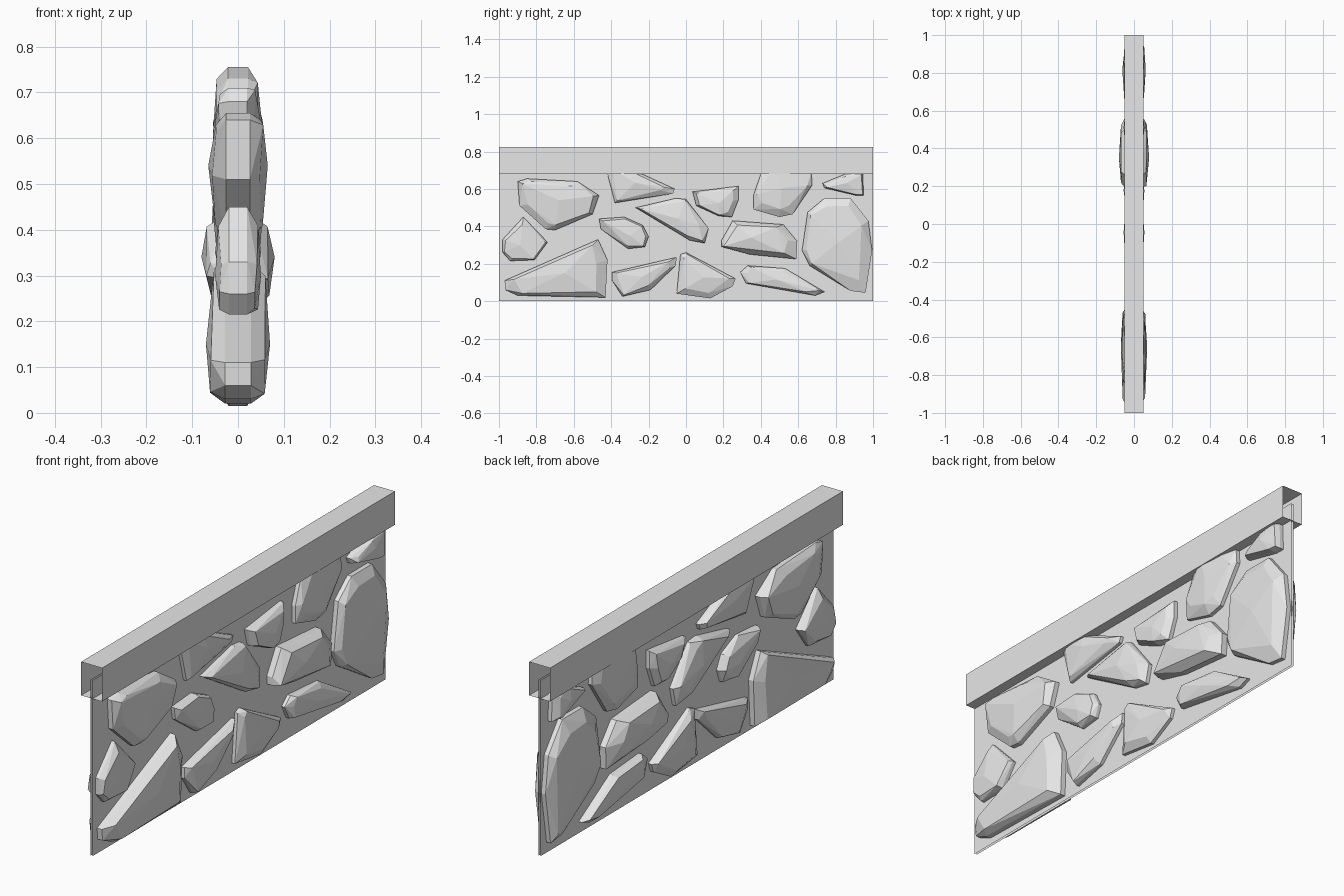
import bpy
import bmesh
import random
from mathutils import Vector

random.seed(4)

default_cube = bpy.data.objects.get("Cube")
if default_cube:
    bpy.data.objects.remove(default_cube, do_unlink=True)

# One plain stone colour for the whole wall
grey = bpy.data.materials.new("plain_grey")
grey.use_nodes = True
colour = (0.8, 0.8, 0.8, 1)
grey.diffuse_color = colour
grey.node_tree.nodes["Principled BSDF"].inputs["Base Color"].default_value = colour


def finish(bm, name):
    """Turn a bmesh into a flat-shaded object in the scene."""
    bmesh.ops.recalc_face_normals(bm, faces=bm.faces[:])
    mesh = bpy.data.meshes.new(name)
    bm.to_mesh(mesh)
    bm.free()
    mesh.materials.append(grey)
    obj = bpy.data.objects.new(name, mesh)
    bpy.context.collection.objects.link(obj)
    return obj


def open_box(name, half_width, bottom, top, drop_axes):
    """Full-length box without the faces that point along the dropped axes."""
    bm = bmesh.new()
    bmesh.ops.create_cube(bm, size=1)
    for v in bm.verts:
        v.co = (v.co.x * 2 * half_width, v.co.y * 2, top if v.co.z > 0 else bottom)
    bm.normal_update()
    dropped = [f for f in bm.faces if any(abs(f.normal[a]) > 0.9 for a in drop_axes)]
    bmesh.ops.delete(bm, geom=dropped, context="FACES")
    return finish(bm, name)


def stone(name, depth, outline, peak=None):
    """Faceted stone through the panel: outline in y, z, tapering to a peak on each side."""
    points = [Vector((0, y, z)) for y, z in outline]
    centre = sum(points, Vector()) / len(points)
    bm = bmesh.new()
    for side in (-1, 1):
        summit = Vector((0, *peak)) if peak else centre.copy()
        bm.verts.new(summit + Vector((side * depth, 0, 0)))
        for p in points:
            # Full outline near the panel, then a smaller uneven shoulder
            bm.verts.new(p + Vector((side * depth * 0.4, 0, 0)))
            shoulder = summit.lerp(p, random.uniform(0.66, 0.93))
            shoulder.x = side * depth * random.uniform(0.72, 0.88)
            bm.verts.new(shoulder)
    hull = bmesh.ops.convex_hull(bm, input=bm.verts[:])
    loose = [v for v in hull["geom_interior"] if isinstance(v, bmesh.types.BMVert)]
    bmesh.ops.delete(bm, geom=loose, context="VERTS")
    bmesh.ops.dissolve_limit(bm, angle_limit=0.08, verts=bm.verts[:], edges=bm.edges[:])
    return finish(bm, name)


# Thin double panel and the hollow coping, both open at the ends
AXIS_Y, AXIS_Z = 1, 2
open_box("wall_panel", 0.005, 0, 0.76, (AXIS_Y, AXIS_Z))
open_box("coping", 0.05, 0.68, 0.825, (AXIS_Y,))

# Upper course of stones
stone("upper_front_stone", 0.065,
      [(-.9, .64), (-.85, .655), (-.58, .64), (-.465, .565), (-.5, .465),
       (-.7, .38), (-.75, .385), (-.89, .51)], peak=(-.68, .54))
stone("upper_middle_stone", 0.05,
      [(-.42, .68), (-.38, .525), (-.07, .575), (-.06, .6), (-.3, .71), (-.4, .71)])
stone("upper_small_stone", 0.055,
      [(.035, .585), (.28, .615), (.28, .54), (.245, .45), (.175, .455), (.055, .51)])
stone("upper_rear_stone", 0.055,
      [(.36, .565), (.4, .68), (.47, .73), (.6, .755), (.67, .69), (.675, .62),
       (.57, .465), (.5, .45), (.36, .49)])
stone("upper_corner_stone", 0.055,
      [(.73, .63), (.85, .68), (.9, .7), (.945, .68), (.95, .565), (.91, .565), (.74, .605)])

# Middle course of stones
stone("front_edge_stone", 0.05,
      [(-.98, .33), (-.87, .45), (-.74, .315), (-.81, .22), (-.94, .215), (-.98, .26)])
stone("middle_small_stone", 0.05,
      [(-.465, .44), (-.33, .45), (-.23, .405), (-.2, .345), (-.22, .29),
       (-.31, .28), (-.455, .385)], peak=(-.3, .35))
stone("middle_slanted_stone", 0.055,
      [(-.27, .5), (-.055, .55), (0, .545), (.12, .39), (.1, .31), (.02, .325), (-.22, .47)])
stone("middle_thick_stone", 0.08,
      [(.19, .325), (.25, .43), (.52, .41), (.595, .32), (.59, .225), (.34, .25), (.19, .29)],
      peak=(.35, .34))
stone("tall_oval_stone", 0.062,
      [(.62, .27), (.65, .475), (.74, .55), (.88, .55), (.975, .43), (.995, .27),
       (.96, .045), (.88, .055), (.66, .19)])

# Lower course of stones
stone("lower_wedge_stone", 0.07,
      [(-.97, .11), (-.47, .33), (-.42, .22), (-.43, .02), (-.9, .03), (-.965, .06)],
      peak=(-.65, .15))
stone("lower_tapered_stone", 0.05,
      [(-.395, .155), (-.05, .235), (-.055, .19), (-.19, .06), (-.34, .025), (-.395, .11)])
stone("lower_middle_stone", 0.05,
      [(-.03, .25), (0, .26), (.265, .12), (.25, .08), (.13, .015), (-.05, .04)])
stone("lower_long_stone", 0.05,
      [(.29, .155), (.33, .19), (.53, .175), (.74, .05), (.69, .03), (.32, .095)])
